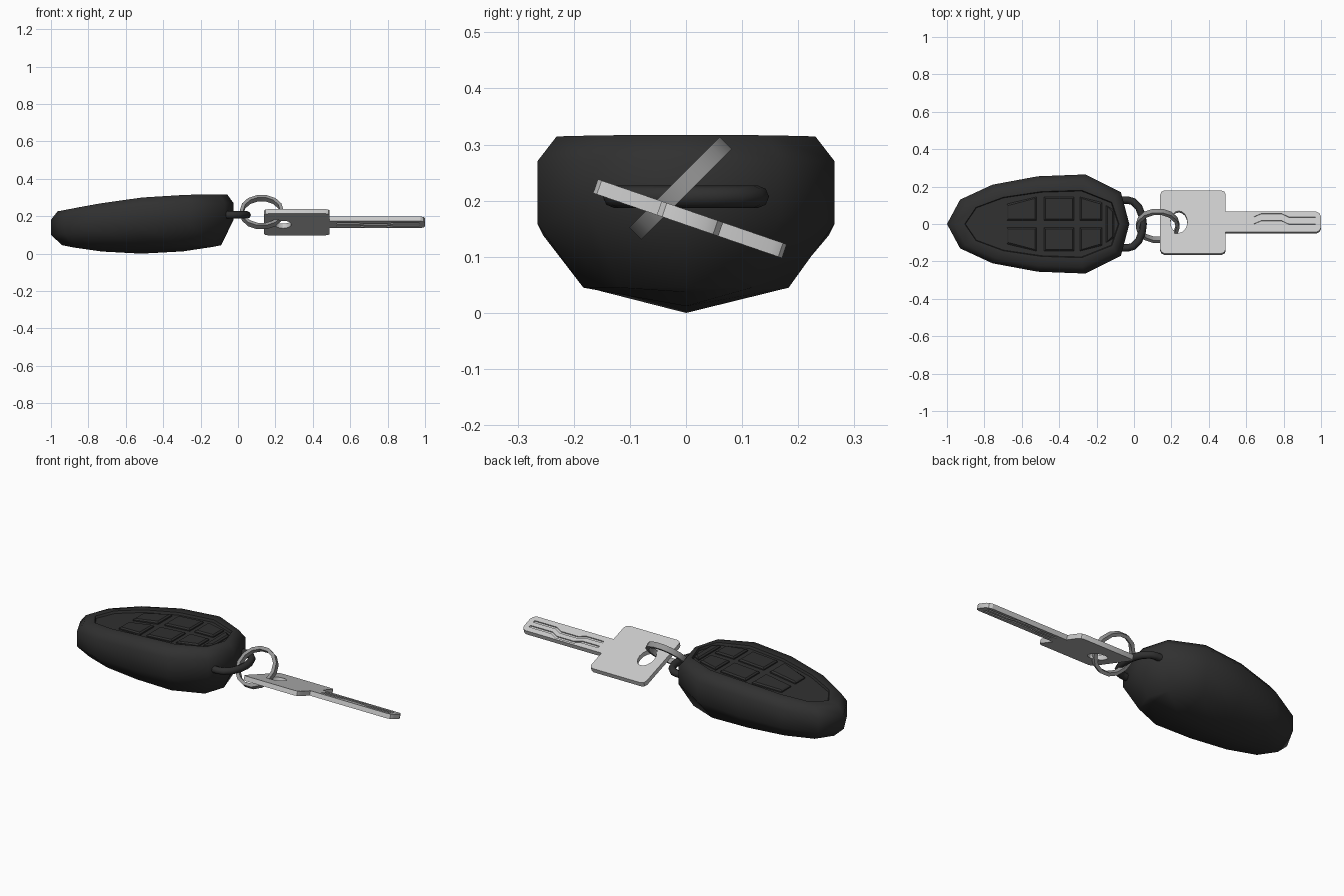
import bpy, bmesh, math
from mathutils import Matrix

if "Cube" in bpy.data.objects:
    bpy.data.objects.remove(bpy.data.objects["Cube"])


def material(name, col):
    m = bpy.data.materials.new(name)
    m.diffuse_color = (*col, 1)
    m.use_nodes = True
    m.node_tree.nodes["Principled BSDF"].inputs["Base Color"].default_value = m.diffuse_color
    return m


BLACK = material("black plastic", (0.03, 0.03, 0.03))
GREY = material("ring steel", (0.30, 0.30, 0.30))
SILVER = material("key silver", (0.60, 0.60, 0.60))


def smooth(ob, deg):
    bpy.ops.object.select_all(action='DESELECT')
    ob.select_set(True)
    bpy.context.view_layer.objects.active = ob
    bpy.ops.object.shade_smooth_by_angle(angle=math.radians(deg))


def finish(bm, name, mat, deg=None):
    bmesh.ops.remove_doubles(bm, verts=bm.verts, dist=1e-5)
    bmesh.ops.recalc_face_normals(bm, faces=bm.faces)
    me = bpy.data.meshes.new(name)
    bm.to_mesh(me)
    bm.free()
    me.materials.append(mat)
    ob = bpy.data.objects.new(name, me)
    bpy.context.collection.objects.link(ob)
    if deg:
        smooth(ob, deg)
    return ob


def curve_part(name, splines, mat, closed=True, **props):
    cu = bpy.data.curves.new(name, 'CURVE')
    for k, v in props.items():
        setattr(cu, k, v)
    for pts in splines:
        sp = cu.splines.new('POLY')
        sp.points.add(len(pts) - 1)
        for p, (x, y) in zip(sp.points, pts):
            p.co = (x, y, 0, 1)
        sp.use_cyclic_u = closed
    cu.materials.append(mat)
    ob = bpy.data.objects.new(name, cu)
    bpy.context.collection.objects.link(ob)
    return ob


def to_mesh(ob, deg):
    bpy.ops.object.select_all(action='DESELECT')
    ob.select_set(True)
    bpy.context.view_layer.objects.active = ob
    bpy.ops.object.convert(target='MESH')
    smooth(bpy.context.view_layer.objects.active, deg)


# Fob body: plan outline lofted through scaled rings
PLAN = [(-1, 0), (-.93, .13), (-.757, .21), (-.515, .255), (-.26, .265), (-.07, .17), (-.025, 0)]


def top_z(x):
    prof = [(-1, .22), (-.965, .226), (-.76, .265), (-.515, .30), (-.27, .315), (-.06, .317), (0, .317)]
    for (a, za), (b, zb) in zip(prof, prof[1:]):
        if x <= b:
            return za + (zb - za) * (x - a) / (b - a)
    return prof[-1][1]


def ring(bm, x0, x1, ws, zf):
    pts = PLAN + [(x, -w) for x, w in PLAN[-2:0:-1]]
    out = []
    for px, w in pts:
        x = x0 + (px + 1) / .975 * (x1 - x0)
        out.append(bm.verts.new((x, w * ws, zf(x))))
    return out


bm = bmesh.new()
rings = [
    ring(bm, -.94, -.09, 0, lambda x: .045 * ((x + .515) / .425) ** 2),     # keel
    ring(bm, -.94, -.09, .69, lambda x: .045),
    ring(bm, -1, -.025, 1, lambda x: .10 + .08 * (x + 1)),
    ring(bm, -1, -.025, 1, lambda x: top_z(x) - .045 + .012 * max(0, -.5 - x)),
    ring(bm, -.965, -.058, .87, top_z),                                       # rim
    ring(bm, -.905, -.08, .68, top_z),
    ring(bm, -.901, -.084, .665, lambda x: top_z(x) - .014),                  # panel floor
]
n = 12
for a, b in zip(rings, rings[1:]):
    for i in range(n):
        j = (i + 1) % n
        bm.faces.new((a[i], a[j], b[j], b[i]))
f = rings[-1]
bm.faces.new((f[0], f[1], f[11]))
for i in range(1, 5):
    bm.faces.new((f[i], f[i + 1], f[n - i - 1], f[n - i]))
bm.faces.new((f[5], f[6], f[7]))
finish(bm, "fob_body", BLACK, 65)


# Fob buttons: bevelled plates standing in the recess
def button(bm, pts):
    cx = sum(p[0] for p in pts) / len(pts)
    cy = sum(p[1] for p in pts) / len(pts)
    loops = []
    for inset, dz in ((0, -.02), (0, -.008), (.008, -.001)):
        loops.append([bm.verts.new((x - math.copysign(inset, x - cx), y - math.copysign(inset, y - cy),
                                    top_z(x) + dz)) for x, y in pts])
    for a, b in zip(loops, loops[1:]):
        for i in range(len(pts)):
            j = (i + 1) % len(pts)
            bm.faces.new((a[i], a[j], b[j], b[i]))
    bm.faces.new(loops[-1])
    bm.faces.new(loops[0])


bm = bmesh.new()
for s in (1, -1):
    for q in ([(-.68, .02), (-.52, .02), (-.52, .145), (-.68, .107)],
              [(-.48, .02), (-.32, .02), (-.32, .145), (-.48, .145)],
              [(-.29, .02), (-.17, .02), (-.17, .115), (-.29, .145)]):
        button(bm, [(x, y * s) for x, y in q])
button(bm, [(-.15, -.10), (-.108, -.075), (-.108, .075), (-.15, .10)])
finish(bm, "fob_buttons", BLACK)

# Fob loop: D-shaped bar on the rear end
half = [(-.12, .128), (-.035, .128), (-.005, .12), (.025, .09), (.043, .045)]
loop = curve_part("fob_loop", [half + [(.049, 0)] + [(x, -y) for x, y in half[::-1]]], BLACK,
                  closed=False, dimensions='3D', bevel_depth=.02, bevel_resolution=2, use_fill_caps=True)
loop.location.z = .207
to_mesh(loop, 60)

# Split ring: flat band tilted 45 degrees
bm = bmesh.new()
sect = [(.117, -.015), (.117, .015), (.098, .015), (.098, -.015)]
N = 14
vs = [[bm.verts.new((r * math.cos(t), r * math.sin(t), z)) for r, z in sect]
      for t in (2 * math.pi * k / N for k in range(N))]
for k in range(N):
    for i in range(4):
        j = (i + 1) % 4
        bm.faces.new((vs[k][i], vs[k][j], vs[(k + 1) % N][j], vs[(k + 1) % N][i]))
bm.transform(Matrix.Translation((.127, -.01, .222)) @ Matrix.Rotation(math.radians(45), 4, 'X'))
finish(bm, "split_ring", GREY, 40)

# Key: stacked flat layers, the outer two pierced by the grooves
upper = [(.14, .155), (.147, .171), (.163, .178), (.467, .178), (.483, .171), (.49, .155),
         (.49, .058), (.975, .058), (.992, .048), (1, .03)]
outline = upper + [(x, -y) for x, y in upper[::-1]]
hole = [(.24 + .045 * math.cos(t), .062 * math.sin(t)) for t in (math.pi * k / 8 for k in range(16))]


def groove(dy):
    path = [(.53, .008), (.64, .008), (.68, .026), (.79, .026), (.83, .006), (.97, .006)]
    return [(x, y + dy + .007) for x, y in path] + [(x, y + dy - .007) for x, y in path[::-1]]


tilt = Matrix.Translation((0, .007, .168)) @ Matrix.Rotation(math.radians(-19), 4, 'X')
for name, z, ext, cuts in (("key_core", 0, .007, []),
                           ("key_top_layer", .010, .003, [groove(.014), groove(-.026)]),
                           ("key_bottom_layer", -.010, .003, [groove(.014), groove(-.026)])):
    key = curve_part(name, [outline, hole] + cuts, SILVER, dimensions='2D', fill_mode='BOTH', extrude=ext)
    key.matrix_world = tilt @ Matrix.Translation((0, 0, z))
    to_mesh(key, 30)
